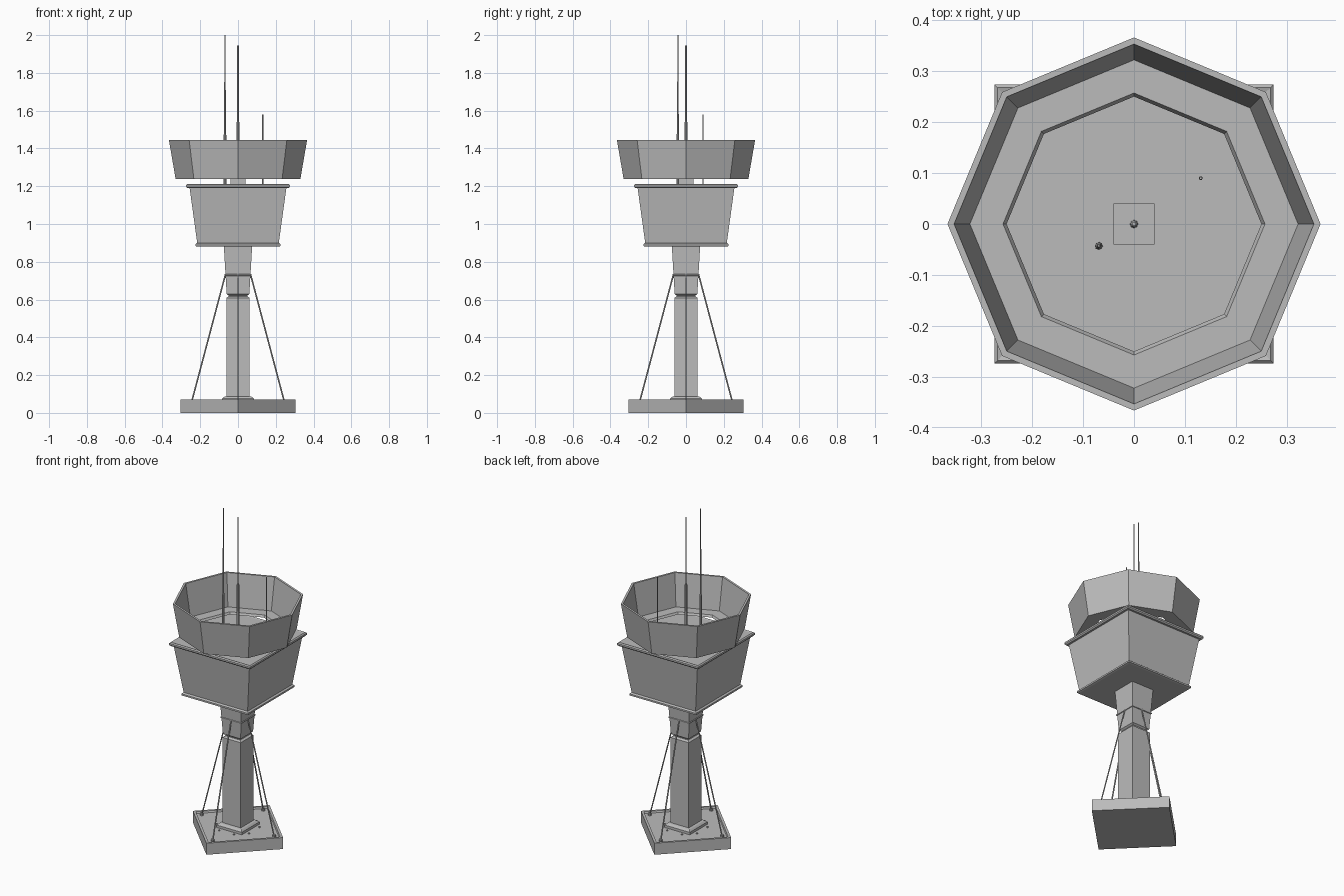
import bpy, bmesh, math
from mathutils import Vector

cube = bpy.data.objects.get("Cube")
if cube:
    bpy.data.objects.remove(cube, do_unlink=True)

mat = bpy.data.materials.new("plain grey")
mat.use_nodes = True
GREY = (0.5, 0.5, 0.5, 1)
mat.diffuse_color = GREY
mat.node_tree.nodes["Principled BSDF"].inputs["Base Color"].default_value = GREY


def finish(name, bm):
    bmesh.ops.recalc_face_normals(bm, faces=bm.faces)
    mesh = bpy.data.meshes.new(name)
    bm.to_mesh(mesh)
    bm.free()
    mesh.materials.append(mat)
    ob = bpy.data.objects.new(name, mesh)
    bpy.context.scene.collection.objects.link(ob)
    return ob


def loft(name, profile, sides=4, turn=0.0, closed=False, centre=(0, 0)):
    """Stack polygon rings of (corner radius, z); closed joins last to first."""
    bm = bmesh.new()
    rings = []
    for r, z in profile:
        angles = [turn + math.tau * i / sides for i in range(sides)]
        rings.append([bm.verts.new((centre[0] + r * math.cos(a),
                                    centre[1] + r * math.sin(a), z)) for a in angles])
    pairs = list(zip(rings, rings[1:]))
    if closed:
        pairs.append((rings[-1], rings[0]))
    else:
        bm.faces.new(rings[0])
        bm.faces.new(rings[-1])
    for low, high in pairs:
        for i in range(sides):
            j = (i + 1) % sides
            bm.faces.new((low[i], low[j], high[j], high[i]))
    return finish(name, bm)


def square(name, profile):
    """Loft of axis-aligned squares given by half width."""
    return loft(name, [(h * math.sqrt(2), z) for h, z in profile], 4, math.pi / 4)


def rod(name, a, b, radius, sides=6):
    a, b = Vector(a), Vector(b)
    bm = bmesh.new()
    bmesh.ops.create_cone(bm, cap_ends=True, segments=sides, radius1=radius,
                          radius2=radius, depth=(b - a).length)
    ob = finish(name, bm)
    ob.location = (a + b) / 2
    ob.rotation_mode = 'QUATERNION'
    ob.rotation_quaternion = (b - a).to_track_quat('Z', 'Y')
    return ob


# Diamond base with a low rim
loft("base_slab", [(0.305, 0), (0.305, 0.07), (0.285, 0.07), (0.28, 0.06)])

# Column, flared neck and foot collar
square("foot_collar", [(0.085, 0.055), (0.085, 0.075), (0.075, 0.085), (0.06, 0.088)])
square("column", [(0.062, 0.06), (0.062, 0.608), (0.05, 0.616),
                  (0.05, 0.622), (0.06, 0.63), (0.075, 0.885)])

# Cabin with bottom flange and rolled roof rim
square("cabin", [(0.215, 0.88), (0.225, 0.883), (0.225, 0.893), (0.216, 0.9),
                 (0.256, 1.19), (0.268, 1.19), (0.274, 1.197), (0.274, 1.207),
                 (0.268, 1.213), (0.258, 1.21)])

# Open octagonal parapet with floor ring
loft("parapet", [(0.33, 1.237), (0.366, 1.446), (0.353, 1.446),
                 (0.322, 1.25), (0.257, 1.25), (0.25, 1.237)], 8, 0, True)

# Roof box and antennas
square("roof_box", [(0.04, 1.2), (0.04, 1.245)])
loft("main_antenna", [(0.009, 1.2), (0.007, 1.54), (0.004, 1.545), (0.004, 1.945)], 8)
loft("tall_antenna", [(0.008, 1.2), (0.007, 1.47), (0.005, 1.48), (0.004, 1.75),
                      (0.0025, 1.76), (0.0025, 2.0)], 8, 0, False, (-0.069, -0.043))
loft("short_antenna", [(0.004, 1.2), (0.004, 1.3), (0.003, 1.31), (0.003, 1.58)],
     6, 0, False, (0.131, 0.09))

# Guy cables, their anchors, the neck band and base bolts
for i in range(4):
    a = i * math.pi / 2
    d, s = Vector((math.cos(a), math.sin(a), 0)), Vector((-math.sin(a), math.cos(a), 0))
    up = Vector((0, 0, 1))
    rod(f"guy_cable_{i}", d * 0.245 + up * 0.06, d * 0.066 + up * 0.735, 0.004)
    rod(f"cable_anchor_{i}", d * 0.245 + up * 0.055, d * 0.245 + up * 0.072, 0.01, 8)
    rod(f"neck_band_{i}", d * 0.067 - s * 0.07 + up * 0.73,
        d * 0.067 + s * 0.07 + up * 0.73, 0.004)
    for k in (-1, 1):
        p = d * 0.11 + s * 0.05 * k
        rod(f"bolt_{i}_{k}", p + up * 0.055, p + up * 0.066, 0.005)
